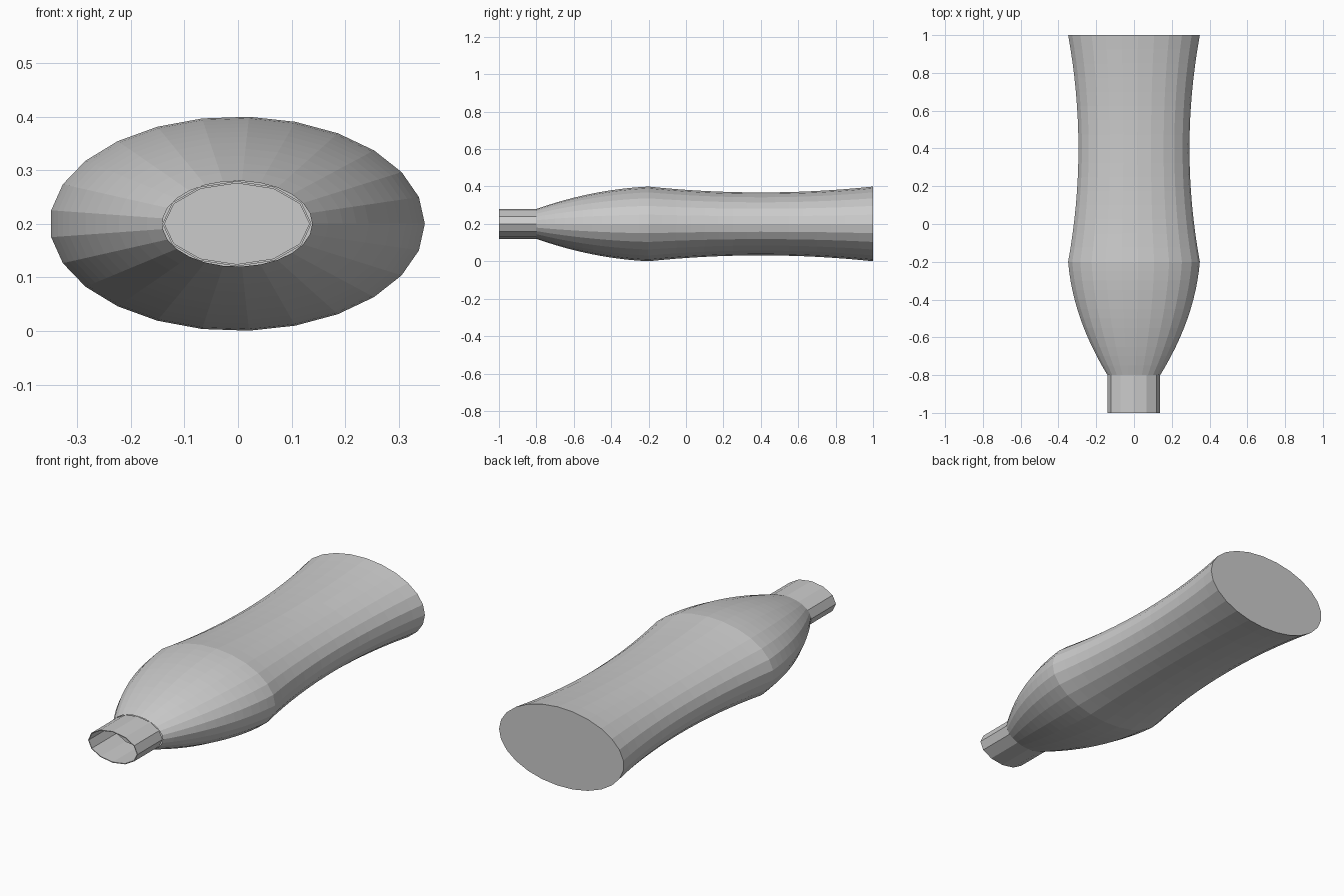
import bpy, bmesh, math

if "Cube" in bpy.data.objects:
    bpy.data.objects.remove(bpy.data.objects["Cube"])

CZ, FLAT = 0.2, 0.2 / 0.35   # axis height, height/width ratio


def loft(name, rings, sides, dx=0.0, cap_end=False, wall=0.0):
    """Skin elliptical rings given as (y, half_width)."""
    bm = bmesh.new()
    loops = []
    for y, r in rings:
        loops.append([bm.verts.new((dx + r * math.cos(2 * math.pi * i / sides), y,
                                    CZ + FLAT * r * math.sin(2 * math.pi * i / sides)))
                      for i in range(sides)])
    for a, b in zip(loops, loops[1:]):
        for i in range(sides):
            j = (i + 1) % sides
            bm.faces.new((a[i], a[j], b[j], b[i]))
    if cap_end:
        bm.faces.new(loops[-1])
    bmesh.ops.recalc_face_normals(bm, faces=bm.faces)
    me = bpy.data.meshes.new(name)
    bm.to_mesh(me)
    bm.free()
    ob = bpy.data.objects.new(name, me)
    bpy.context.collection.objects.link(ob)
    if wall:
        m = ob.modifiers.new("wall", 'SOLIDIFY')
        m.thickness = wall
        m.offset = -1
    return ob


# Bottle body: bulging shoulder, then a gently waisted barrel with a flat base
rings = []
for k in range(13):
    t = k / 12
    rings.append((-0.8 + 0.6 * t, 0.14 + 0.21 * t + 0.16 * t * (1 - t)))
for k in range(1, 17):
    y = -0.2 + 1.2 * k / 16
    rings.append((y, 0.295 + 0.055 * ((y - 0.4) / 0.6) ** 2))
loft("bottle_body", rings, 25, -0.0014, cap_end=True)

# Open thin-walled neck
loft("bottle_neck", [(-1.0, 0.139), (-0.8, 0.139)], 12, -0.002, wall=0.004)
